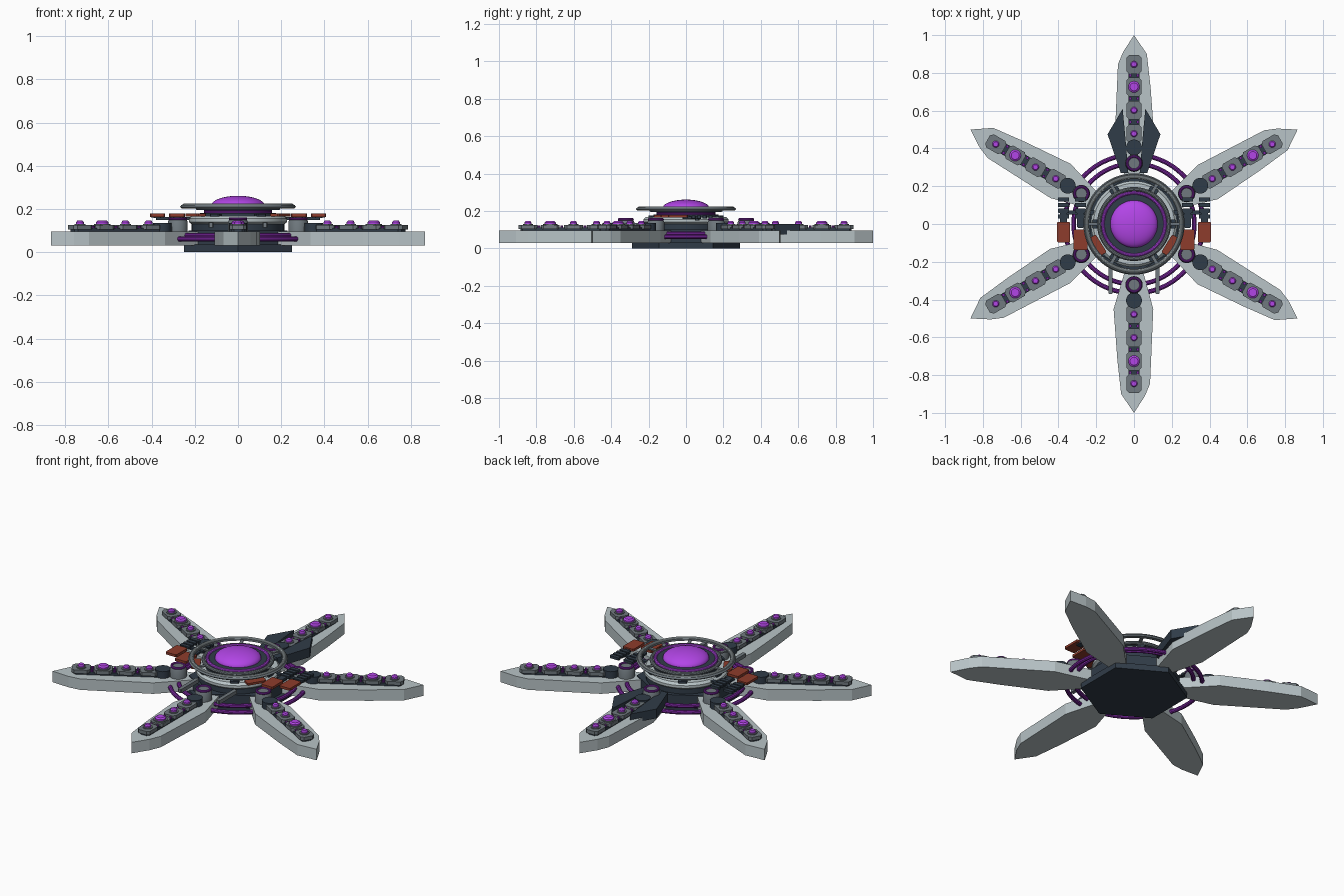
import bpy, bmesh, math
from mathutils import Matrix, Vector

if "Cube" in bpy.data.objects:
    bpy.data.objects.remove(bpy.data.objects["Cube"])


def mat(name, r, g, b):
    m = bpy.data.materials.new(name)
    m.diffuse_color = (r, g, b, 1)
    m.use_nodes = True
    m.node_tree.nodes["Principled BSDF"].inputs["Base Color"].default_value = m.diffuse_color
    return m


LIGHT = mat("pale_metal", 0.48, 0.55, 0.57)
MID = mat("grey_metal", 0.16, 0.19, 0.21)
DARK = mat("dark_metal", 0.03, 0.045, 0.065)
PURPLE = mat("purple_glow", 0.45, 0.06, 0.80)
VIOLET = mat("violet_trim", 0.20, 0.02, 0.35)
RED = mat("rust_red", 0.27, 0.045, 0.025)


def finish(name, bm, material, smooth=False, matrix=None):
    if matrix is not None:
        bm.transform(matrix)
    bmesh.ops.recalc_face_normals(bm, faces=bm.faces)
    me = bpy.data.meshes.new(name)
    bm.to_mesh(me)
    bm.free()
    me.materials.append(material)
    ob = bpy.data.objects.new(name, me)
    bpy.context.collection.objects.link(ob)
    if smooth:
        bpy.ops.object.select_all(action='DESELECT')
        ob.select_set(True)
        bpy.context.view_layer.objects.active = ob
        bpy.ops.object.shade_smooth_by_angle(angle=math.radians(35))
    return ob


def prism(name, pts, z0, z1, material, matrix=None):
    bm = bmesh.new()
    f = bm.faces.new([bm.verts.new((x, y, z0)) for x, y in pts])
    ext = bmesh.ops.extrude_face_region(bm, geom=[f])
    vs = [v for v in ext['geom'] if isinstance(v, bmesh.types.BMVert)]
    bmesh.ops.translate(bm, verts=vs, vec=(0, 0, z1 - z0))
    return finish(name, bm, material, matrix=matrix)


def plate(name, x, y, w, l, z0, z1, material, matrix=None, c=0.012):
    # box with clipped corners
    a, b = w / 2, l / 2
    pts = [(a, b - c), (a - c, b), (c - a, b), (-a, b - c),
           (-a, c - b), (c - a, -b), (a - c, -b), (a, c - b)]
    return prism(name, [(x + p, y + q) for p, q in pts], z0, z1, material, matrix)


def lathe(name, profile, material, x=0, y=0, matrix=None, seg=48, closed=False):
    # revolve (radius, z) points around a vertical axis
    bm = bmesh.new()
    vs = [bm.verts.new((r, 0, z)) for r, z in profile]
    es = [bm.edges.new(p) for p in zip(vs, vs[1:])]
    if closed:
        es.append(bm.edges.new((vs[-1], vs[0])))
    bmesh.ops.spin(bm, geom=vs + es, cent=(0, 0, 0), axis=(0, 0, 1),
                   angle=math.tau, steps=seg)
    bmesh.ops.remove_doubles(bm, verts=bm.verts, dist=1e-5)
    bm.transform(Matrix.Translation((x, y, 0)))
    return finish(name, bm, material, True, matrix)


def disc(name, r, z0, z1, material, **k):
    return lathe(name, [(0, z0), (r, z0), (r, z1), (0, z1)], material, **k)


def ring(name, R, r, z, material, squash=1, **k):
    n = 10
    prof = [(R + r * math.cos(math.tau * i / n), z + squash * r * math.sin(math.tau * i / n))
            for i in range(n)]
    return lathe(name, prof, material, closed=True, **k)


# hexagonal base and hull
def hexagon(r):
    return [(r * math.cos(math.radians(30 + 60 * i)), r * math.sin(math.radians(30 + 60 * i)))
            for i in range(6)]


prism("base_plate", hexagon(0.29), 0, 0.035, DARK)
prism("lower_hull", hexagon(0.265), 0.035, 0.10, DARK)
disc("hull_drum", 0.215, 0.09, 0.135, DARK)
lathe("hub_deck", [(0, 0.13), (0.215, 0.13), (0.228, 0.14), (0.228, 0.155),
                   (0.215, 0.168), (0, 0.168)], LIGHT)
disc("hub_neck", 0.175, 0.165, 0.182, DARK)
ring("neck_trim", 0.15, 0.008, 0.187, VIOLET)

# purple rings between the arms
ring("outer_glow_ring", 0.367, 0.012, 0.062, VIOLET, seg=64)
ring("inner_glow_ring", 0.32, 0.012, 0.078, VIOLET, seg=64)

# halo and dome
lathe("halo_ring", [(0.238, 0.205), (0.262, 0.203), (0.268, 0.21), (0.262, 0.219),
                    (0.238, 0.217)], MID, closed=True, seg=64)
ring("halo_rim", 0.25, 0.008, 0.217, LIGHT, seg=64)
ring("collar_ring", 0.185, 0.011, 0.205, MID)
lathe("dome_seat", [(0, 0.18), (0.14, 0.18), (0.165, 0.20), (0.165, 0.212), (0, 0.22)], DARK)
ring("dome_trim", 0.165, 0.009, 0.213, PURPLE)
lathe("dome", [(0.125 * math.cos(a), 0.215 + 0.046 * math.sin(a))
               for a in [math.pi / 2 * i / 10 for i in range(11)]], PURPLE)
for i in range(6):
    m = Matrix.Rotation(math.radians(60 * i + 30), 4, 'Z')
    plate("halo_strut", 0, 0.215, 0.018, 0.06, 0.203, 0.211, MID, m, 0.003)
    # trim blocks on the hub deck
    plate("deck_block", 0, 0.205, 0.05, 0.03, 0.165, 0.176, DARK, m, 0.005)

# six arms with rails, plates and lamps
ARM = [(0.045, 0.24), (0.108, 0.45), (0.088, 0.72), (0.068, 0.90), (0, 1.0),
       (-0.058, 0.91), (-0.085, 0.845), (-0.102, 0.45), (-0.045, 0.24)]
for i in range(6):
    m = Matrix.Rotation(math.radians(60 * i), 4, 'Z')
    prism("arm", ARM, 0.03, 0.095, LIGHT, m)
    plate("arm_rail", 0, 0.655, 0.06, 0.46, 0.09, 0.112, DARK, m)
    disc("arm_joint", 0.042, 0.09, 0.135, DARK, y=0.405, matrix=m, seg=24)
    plate("joint_link", 0, 0.365, 0.04, 0.10, 0.09, 0.12, MID, m)
    lathe("arm_pod", [(0, 0.08), (0.046, 0.08), (0.046, 0.14), (0.038, 0.155), (0, 0.155)],
          MID, y=0.322, matrix=m, seg=24)
    ring("pod_trim", 0.036, 0.007, 0.155, VIOLET, y=0.322, matrix=m, seg=24)
    for y, r in ((0.478, 0.018), (0.602, 0.018), (0.726, 0.03), (0.845, 0.018)):
        plate("arm_plate", 0, y, 0.08, 0.10, 0.105, 0.126, MID, m, 0.015)
        disc("lamp_seat", r + 0.008, 0.12, 0.131, MID, y=y, matrix=m, seg=20)
        lathe("arm_lamp", [(0, 0.125), (r, 0.125), (r, 0.139), (r * 0.7, 0.146), (0, 0.146)],
              PURPLE, y=y, matrix=m, seg=20)
    for y in (0.54, 0.664, 0.786):
        for s in (-1, 1):
            disc("rail_stud", 0.008, 0.1, 0.122, VIOLET, x=s * 0.02, y=y, matrix=m, seg=10)

# mirrored parts
for s in (-1, 1):
    # dark fins on the back arm
    prism("back_fin", [(s * x, y) for x, y in
                       [(0.03, 0.27), (0.07, 0.27), (0.14, 0.475), (0.06, 0.61), (0.045, 0.45)]],
          0.075, 0.13, DARK)
    # side vanes: red panel in front, slatted dark panel behind
    for x, y, w in ((0.373, -0.043, 0.07), (0.283, -0.083, 0.075)):
        plate("red_vane", s * x, y, w, 0.108, 0.164, 0.178, RED, c=0.005)
        plate("vane_spine", s * x, 0.03, 0.035, 0.10, 0.158, 0.17, DARK, c=0.004)
        for k in range(4):
            plate("vane_slat", s * x, 0.04 + 0.03 * k, 0.06, 0.022, 0.16, 0.175, DARK, c=0.003)
    plate("vane_bar", s * 0.28, 0.06, 0.20, 0.022, 0.15, 0.162, DARK, c=0.003)
    plate("deck_red_panel", 0, 0, 0.05, 0.11, 0.166, 0.178, RED,
          Matrix.Translation((s * 0.195, -0.115, 0)) @ Matrix.Rotation(s * -0.55, 4, 'Z'), 0.006)
    # front rods
    plate("front_rod", s * 0.125, -0.285, 0.022, 0.17, 0.115, 0.137, MID, c=0.004)
